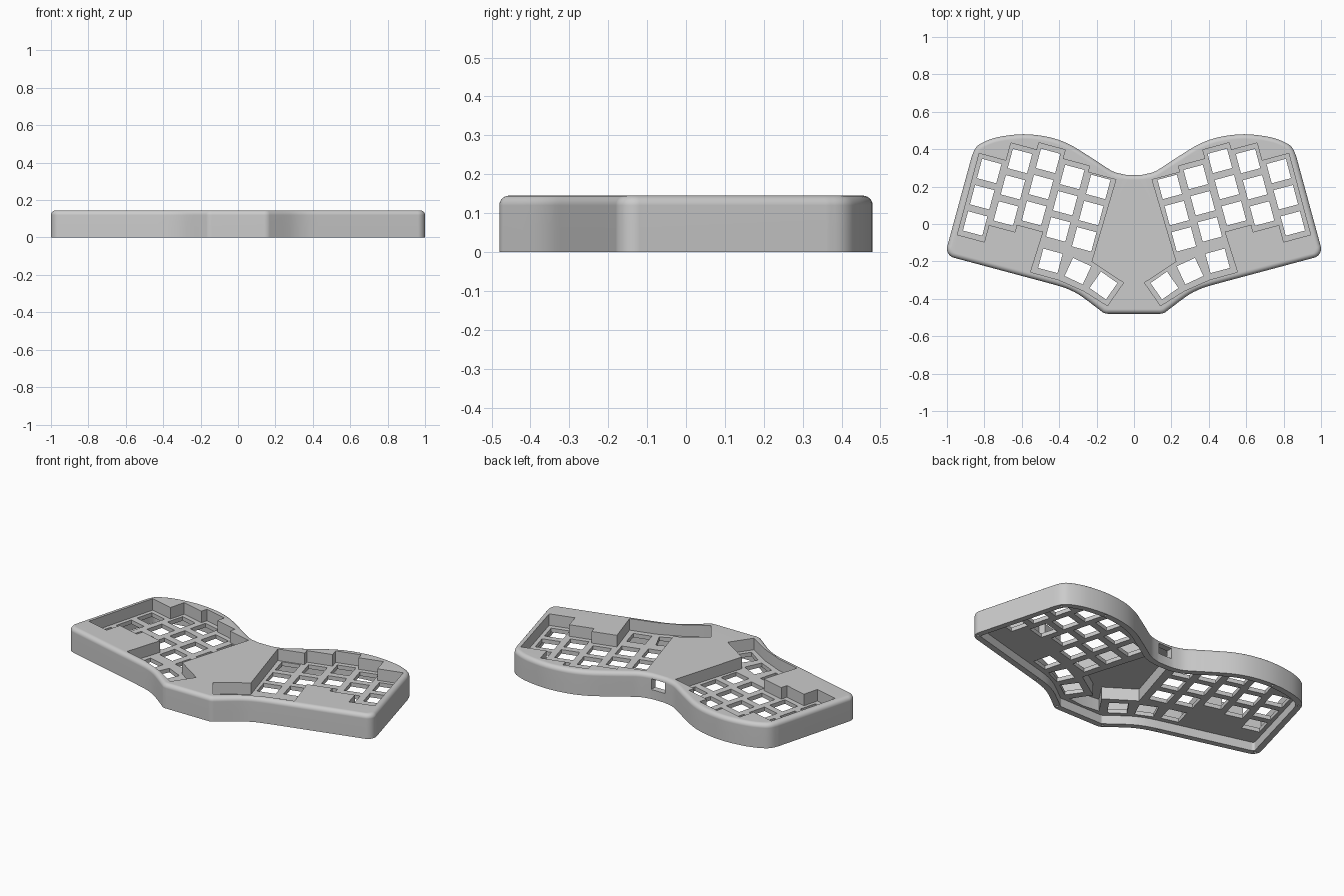
import bpy, bmesh, math
from mathutils import Vector
from mathutils.geometry import delaunay_2d_cdt

if "Cube" in bpy.data.objects:
    bpy.data.objects.remove(bpy.data.objects["Cube"])

HEIGHT = 0.145
FILLET = 0.025
FLOOR = 0.076                # top of the key plate
UNDER = 0.052                # underside of the key plate
ROOF = 0.125                 # ceiling of the middle hollow
SLOT_LOW, SLOT_HIGH = 0.056, HEIGHT - FILLET
SLOT_X = 0.045
TILT = math.radians(15)
PITCH = 0.145

grey = bpy.data.materials.new("case grey")
grey.diffuse_color = (0.6, 0.6, 0.6, 1)
grey.use_nodes = True
grey.node_tree.nodes["Principled BSDF"].inputs["Base Color"].default_value = grey.diffuse_color
bm = bmesh.new()


def spline(pts, steps=4):
    """Smooth curve through the given points."""
    p = [Vector(q) for q in pts]
    p = [p[0] * 2 - p[1]] + p + [p[-1] * 2 - p[-2]]
    out = []
    for i in range(1, len(p) - 2):
        a, b, c, d = p[i - 1:i + 3]
        for k in range(steps):
            t = k / steps
            out.append(0.5 * (2 * b + (c - a) * t + (2 * a - 5 * b + 4 * c - d) * t * t
                              + (3 * b - a - 3 * c + d) * t ** 3))
    return out + [p[-2]]


def arc(x, y, r, a0, a1, n):
    angles = [math.radians(a0 + (a1 - a0) * k / n) for k in range(n + 1)]
    return [Vector((x + r * math.cos(a), y + r * math.sin(a))) for a in angles]


def mirrored(half):
    """Close a right-hand half outline with its mirror image."""
    return half + [Vector((-p.x, p.y)) for p in reversed(half) if p.x > 1e-4]


def both(loops):
    return loops + [[Vector((-p.x, p.y)) for p in loop] for loop in loops]


def inset(loop, dist):
    """Move a clockwise outline inwards."""
    out, n = [], len(loop)
    for i, p in enumerate(loop):
        d1 = (p - loop[i - 1]).normalized()
        d2 = (loop[(i + 1) % n] - p).normalized()
        n1, n2 = Vector((d1.y, -d1.x)), Vector((d2.y, -d2.x))
        out.append(p + (n1 + n2) * dist / (1 + n1.dot(n2)))
    return out


def face(points):
    bm.faces.new([bm.verts.new(p) for p in points])


def wall(loop0, z0, loop1, z1, slot=False):
    """Band between two outlines; a slotted band is left open at the back middle."""
    for i in range(len(loop0)):
        a, b, c, d = loop0[i - 1], loop0[i], loop1[i], loop1[i - 1]
        if slot and a.y > 0 and b.y > 0 and max(abs(a.x), abs(b.x)) < SLOT_X + 1e-4:
            continue
        face([(*a, z0), (*b, z0), (*c, z1), (*d, z1)])


def inside(p, loops):
    odd = False
    for loop in loops:
        for i, b in enumerate(loop):
            a = loop[i - 1]
            if (a.y > p.y) != (b.y > p.y) and p.x < a.x + (b.x - a.x) * (p.y - a.y) / (b.y - a.y):
                odd = not odd
    return odd


def fill(z, loops):
    """Flat surface between outlines, leaving the inner ones open."""
    verts, edges = [], []
    for loop in loops:
        n0, n = len(verts), len(loop)
        verts += loop
        edges += [(n0 + i, n0 + (i + 1) % n) for i in range(n)]
    res = delaunay_2d_cdt(verts, edges, [], 0, 1e-6)
    for tri in res[2]:
        pts = [res[0][i] for i in tri]
        if inside((pts[0] + pts[1] + pts[2]) / 3, loops):
            face([(p.x, p.y, z) for p in pts])


def tilted(u, v):
    """Point in the tilted key grid to x, y."""
    c, s = math.cos(TILT), math.sin(TILT)
    return Vector((c * u - s * v, s * u + c * v))


def square(centre, size, angle):
    h = size / 2
    c, s = math.cos(angle), math.sin(angle)
    return [Vector((centre[0] + c * x - s * y, centre[1] + s * x + c * y))
            for x, y in ((-h, -h), (-h, h), (h, h), (h, -h))]


# Case outline: wavy back, rounded corners, stepped front
back = [Vector((0, .262))] + spline([(SLOT_X, .263), (.11, .28), (.175, .32), (.243, .364),
                                     (.35, .428), (.457, .465), (.59, .48), (.725, .465),
                                     (.81, .435), (.848, .405), (.868, .36)])
corner = arc(.95, -.132, .05, 15, -75, 8)
front = spline([(.43, -.323), (.36, -.345), (.297, -.376), (.235, -.42)], 3)
foot = arc(.14, -.43, .05, -54, -90, 4)
outline = mirrored(back + corner + front + foot)

# Outer wall with the cable slot, then the rounded top edge
wall(outline, 0, outline, SLOT_LOW)
wall(outline, SLOT_LOW, outline, SLOT_HIGH, slot=True)
loop, z = outline, SLOT_HIGH
for k in range(1, 7):
    a = math.pi / 2 * k / 6
    new_loop = inset(outline, FILLET * (1 - math.cos(a)))
    new_z = HEIGHT - FILLET * (1 - math.sin(a))
    wall(loop, z, new_loop, new_z)
    loop, z = new_loop, new_z
top = loop

# Sunken key wells: stepped around the columns, fanned round the thumb keys
columns = [(.236, .142), (.384, .157), (.531, .207), (.676, .167), (.821, .073)]
tops = [.204, .238, .288, .248, .15]
edges_u = [.155, .31, .458, .604, .748, .897]
well = []
for i, v in enumerate(tops):
    well += [tilted(edges_u[i], v), tilted(edges_u[i + 1], v)]
for i in (4, 3, 2):
    v = columns[i][1] - 2 * PITCH - .083
    well += [tilted(edges_u[i + 1], v), tilted(edges_u[i], v)]
well += [Vector(p) for p in ((.553, -.257), (.404, -.298), (.27, -.357),
                             (.142, -.437), (.056, -.314), (.227, -.202))]
wells = both([well])

# Square key openings
keys = [square(tilted(u, v - r * PITCH), .107, TILT)
        for u, v in columns for r in range(3)]
for x, y, deg in ((.447, -.197, 15), (.3, -.252, 25), (.163, -.329, 35)):
    keys.append(square((x, y), .107, math.radians(deg)))
keys = both(keys)

fill(HEIGHT, [top] + wells)
fill(FLOOR, wells + keys)
for w in wells:
    wall(w, FLOOR, w, HEIGHT)
for k in keys:
    wall(k, UNDER, k, FLOOR)

# Open underside, with a deeper hollow in the middle
cavity = inset(outline, 0.035)
hollow = mirrored([Vector(p) for p in ((0, .225), (SLOT_X, .225), (.072, .225), (.2, -.195),
                                       (.03, -.308), (.105, -.42), (0, -.43))])
wall(cavity, 0, cavity, UNDER)
fill(UNDER, [cavity, hollow] + keys)
wall(hollow, UNDER, hollow, SLOT_LOW)
wall(hollow, SLOT_LOW, hollow, SLOT_HIGH, slot=True)
wall(hollow, SLOT_HIGH, hollow, ROOF)
fill(ROOF, [hollow])

# Inner faces of the cable slot
outer = [(-SLOT_X, .263), (0, .262), (SLOT_X, .263)]
inner = [(SLOT_X, .225), (0, .225), (-SLOT_X, .225)]
for z in (SLOT_LOW, SLOT_HIGH):
    face([(*p, z) for p in outer + inner])
for x in (-SLOT_X, SLOT_X):
    face([(x, .263, SLOT_LOW), (x, .225, SLOT_LOW), (x, .225, SLOT_HIGH), (x, .263, SLOT_HIGH)])

# Bottom rim with small screw holes
middle = inset(outline, 0.0175)
screws = []
for target in ((.85, .39), (.98, -.15), (.43, -.31), (.165, -.46), (.59, .46)):
    c = min(middle, key=lambda p: (p - Vector(target)).length)
    screws.append(arc(c.x, c.y, .008, 0, 330, 11))
screws = both(screws)
fill(0, [outline, cavity] + screws)
for s in screws:
    wall(s, 0, s, .03)
    fill(.03, [s])

# Weld the surfaces and turn them outwards
bmesh.ops.remove_doubles(bm, verts=bm.verts, dist=1e-5)
bm.normal_update()
bmesh.ops.recalc_face_normals(bm, faces=bm.faces)
if bm.calc_volume(signed=True) < 0:
    bmesh.ops.reverse_faces(bm, faces=bm.faces)
mesh = bpy.data.meshes.new("keyboard_case")
bm.to_mesh(mesh)
bm.free()
mesh.materials.append(grey)
case = bpy.data.objects.new("keyboard_case", mesh)
bpy.context.collection.objects.link(case)

# Shading: smooth curves, crisp edges
case.select_set(True)
bpy.context.view_layer.objects.active = case
bpy.ops.object.shade_smooth_by_angle(angle=math.radians(30))
weighted = case.modifiers.new("even_normals", 'WEIGHTED_NORMAL')
weighted.keep_sharp = True
